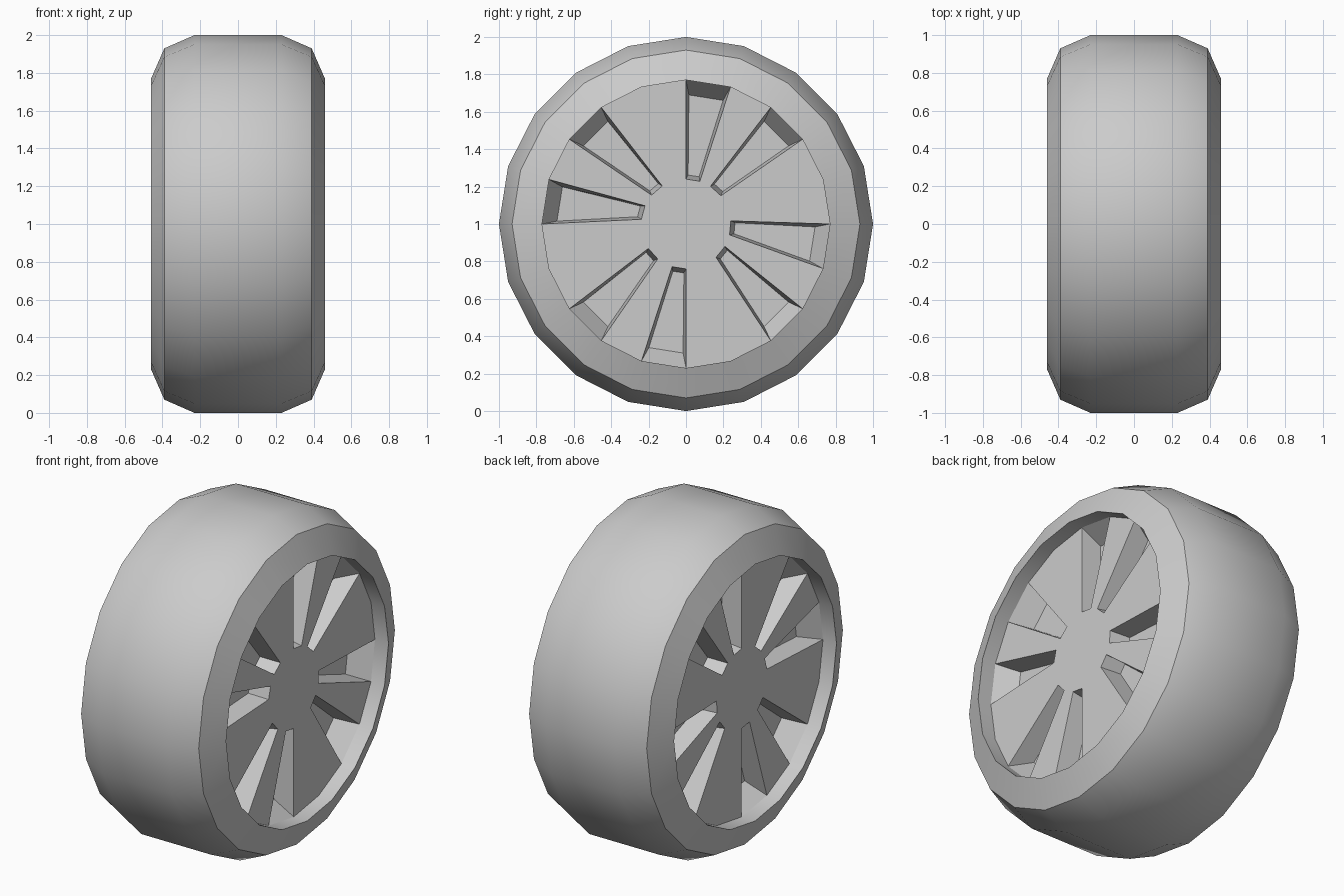
import bpy, bmesh
from math import sin, cos, pi, radians

if "Cube" in bpy.data.objects:
    bpy.data.objects.remove(bpy.data.objects["Cube"])

N = 20                       # sides of the wheel
FACE_X, FLOOR_X = 0.37, 0.25  # recessed wheel face and window floor
RIM_R, HUB_R = 0.77, 0.24
# window sectors -> twist (degrees) of their hub end
WINDOWS = {2: 3, 4: 0, 7: -4, 9: -6, 12: -3, 14: 0, 17: 6, 19: 4}

bm = bmesh.new()


def point(x, r, deg):
    a = radians(deg)
    return bm.verts.new((x, r * cos(a), 1 + r * sin(a)))


def ring(x, r):
    return [point(x, r, 360 / N * k) for k in range(N)]


def bridge(a, b):
    n = len(a)
    for i in range(n):
        j = (i + 1) % n
        bm.faces.new((a[i], a[j], b[j], b[i]))


# tyre tread, shoulders, side walls and rim lip as one revolved profile
half = [(FACE_X, RIM_R), (0.46, RIM_R), (0.39, 0.93), (0.23, 1.0)]
profile = half + [(-x, r) for x, r in reversed(half)]
rings = [ring(x, r) for x, r in profile]
for a, b in zip(rings, rings[1:]):
    bridge(a, b)

# wheel faces with tapered window pockets, mirrored on both sides
hub_angle = [18 * k for k in range(N)]
for k, twist in WINDOWS.items():
    hub_angle[k] += twist
    hub_angle[(k + 1) % N] += twist

for side, outer in ((1, rings[0]), (-1, rings[-1])):
    hub = [point(side * FACE_X, HUB_R, a) for a in hub_angle]
    bm.faces.new(hub)
    for k in range(N):
        j = (k + 1) % N
        loop = [outer[k], outer[j], hub[j], hub[k]]
        if k not in WINDOWS:
            bm.faces.new(loop)
            continue
        t = WINDOWS[k]
        a0, a1 = 18 * k, 18 * k + 18
        floor = [point(side * FLOOR_X, 0.69, a0 + 1.3),
                 point(side * FLOOR_X, 0.69, a1 - 1.3),
                 point(side * FLOOR_X, 0.262, a1 + t - 2.5),
                 point(side * FLOOR_X, 0.262, a0 + t + 2.5)]
        bridge(loop, floor)
        bm.faces.new(floor)

bmesh.ops.recalc_face_normals(bm, faces=bm.faces)
mesh = bpy.data.meshes.new("wheel")
bm.to_mesh(mesh)
bm.free()
wheel = bpy.data.objects.new("wheel", mesh)
bpy.context.collection.objects.link(wheel)

# smooth tread, crisp rim and window edges
bpy.context.view_layer.objects.active = wheel
wheel.select_set(True)
bpy.ops.object.shade_smooth_by_angle(angle=radians(30))
